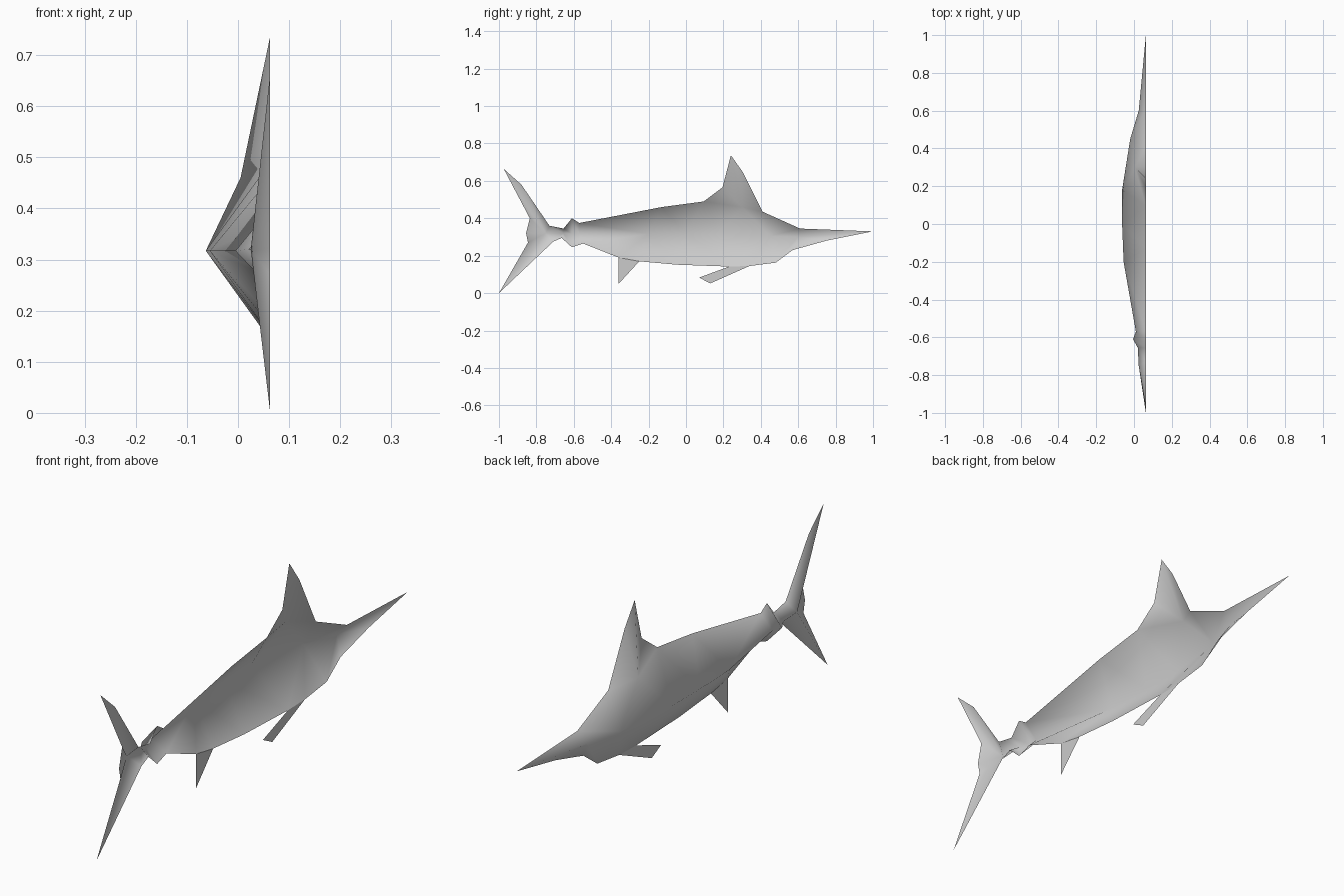
import bpy
import bmesh
from mathutils import Vector

if "Cube" in bpy.data.objects:
    bpy.data.objects.remove(bpy.data.objects["Cube"], do_unlink=True)

RIM = 0.063  # flat mounting plane of the half body

grey = bpy.data.materials.new("plain_grey")
grey.use_nodes = True
colour = (0.6, 0.6, 0.6, 1)
grey.diffuse_color = colour
grey.node_tree.nodes["Principled BSDF"].inputs["Base Color"].default_value = colour


def add_row(bm, points):
    """Points are (y, z), lying on the rim, or (y, z, x)."""
    return [bm.verts.new((p[2] if len(p) > 2 else RIM, p[0], p[1])) for p in points]


def face(bm, verts):
    """Add a face whose outer side looks towards -x."""
    f = bm.faces.new(verts)
    f.normal_update()
    if f.normal.x > 0:
        f.normal_flip()


def zip_rows(bm, a, b):
    """Skin two rows running nose to tail with triangles."""
    i = j = 0
    while i < len(a) - 1 or j < len(b) - 1:
        step_a = j == len(b) - 1 or (i < len(a) - 1 and a[i + 1].co.y >= b[j + 1].co.y)
        corner = a[i + 1] if step_a else b[j + 1]
        tri = [a[i], b[j], corner]
        if len(set(tri)) == 3:
            face(bm, tri)
        i, j = (i + 1, j) if step_a else (i, j + 1)


def fan(bm, centre, ring):
    for p, q in zip(ring, ring[1:]):
        face(bm, [centre, p, q])


def finish(bm, name):
    mesh = bpy.data.meshes.new(name)
    bm.to_mesh(mesh)
    bm.free()
    mesh.materials.append(grey)
    for p in mesh.polygons:
        p.use_smooth = True
    obj = bpy.data.objects.new(name, mesh)
    bpy.context.collection.objects.link(obj)


# Body shell: back line, side ridge and belly line from bill to tail root
bm = bmesh.new()
bill = add_row(bm, [(1, 0.33)])
back = add_row(bm, [(0.61, 0.345), (0.41, 0.435), (0.3, 0.46, 0.005), (0.095, 0.49),
                    (-0.13, 0.46), (-0.57, 0.375), (-0.61, 0.4), (-0.655, 0.345),
                    (-0.73, 0.36)])
ridge = add_row(bm, [(0.6, 0.3, 0.025), (0.45, 0.305, -0.02), (0.18, 0.317, -0.063),
                     (0, 0.317, -0.063), (-0.2, 0.317, -0.055), (-0.57, 0.317, 0.01),
                     (-0.61, 0.317, -0.005), (-0.655, 0.32, 0.02), (-0.75, 0.32, 0.025)])
belly = add_row(bm, [(0.75, 0.28), (0.57, 0.23), (0.48, 0.163), (0.34, 0.145),
                     (0.23, 0.142), (-0.05, 0.152), (-0.25, 0.17), (-0.36, 0.19),
                     (-0.55, 0.265), (-0.61, 0.245), (-0.665, 0.295), (-0.71, 0.275)])
zip_rows(bm, bill + back, bill + ridge)
zip_rows(bm, bill + belly, bill + ridge)

# Dorsal fin rising from the shoulder
dorsal = add_row(bm, [(0.305, 0.645), (0.24, 0.737), (0.195, 0.565)])
fan(bm, back[2], [back[1]] + dorsal + [back[3]])

# Forked tail around the end of the ridge
tail = add_row(bm, [(-0.88, 0.58), (-0.975, 0.665), (-0.835, 0.4), (-0.855, 0.32),
                    (-0.845, 0.27), (-1, 0)])
fan(bm, ridge[-1], [back[-1]] + tail + [belly[-1]])
finish(bm, "fish_body")

# Lower fins
for name, outline in {
    "pectoral_fin": [(0.23, 0.142), (0.07, 0.083), (0.13, 0.052), (0.34, 0.145)],
    "anal_fin": [(-0.36, 0.19), (-0.36, 0.05), (-0.25, 0.17)],
}.items():
    bm = bmesh.new()
    face(bm, add_row(bm, outline))
    finish(bm, name)
